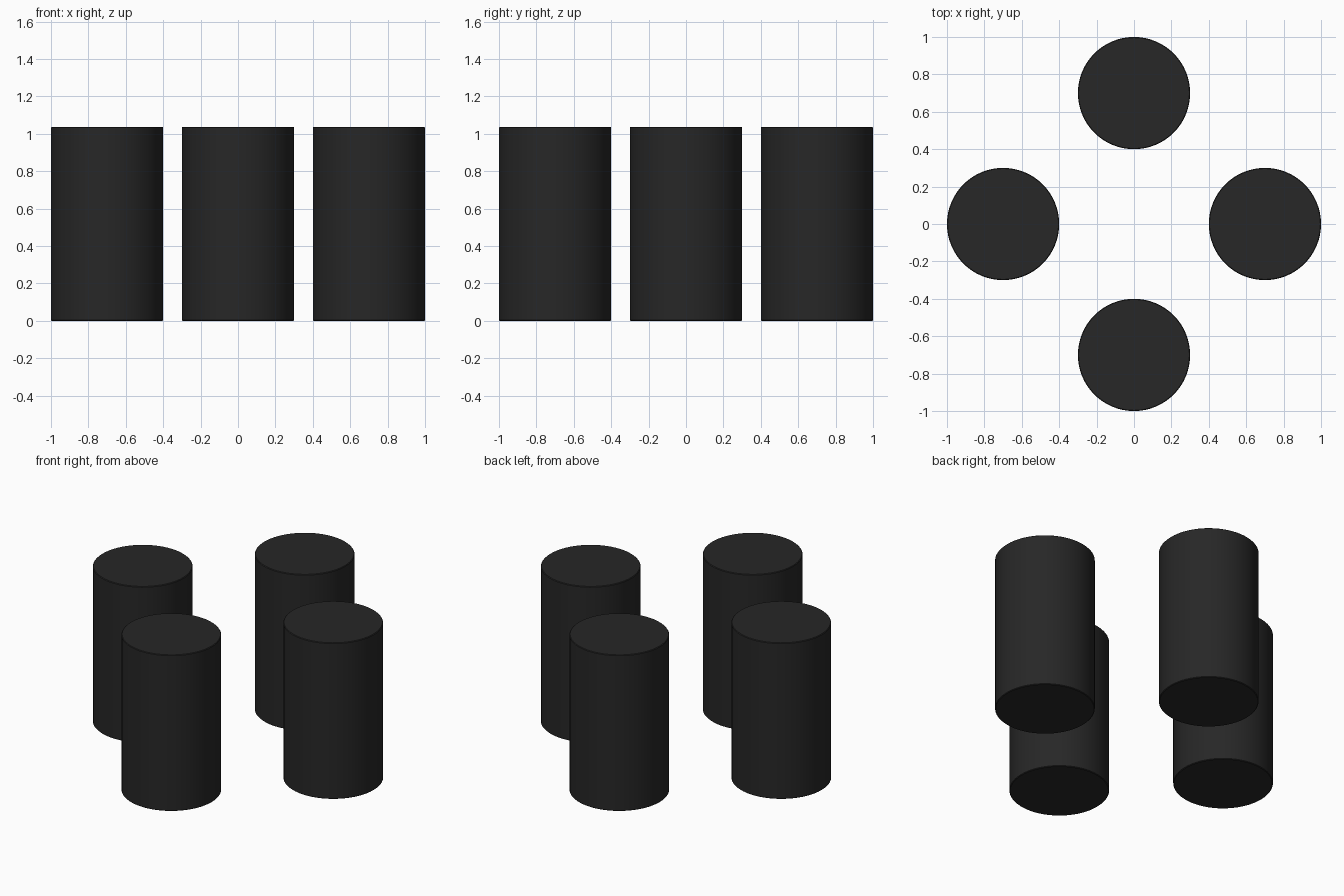
import bpy
from math import cos, sin, pi, radians

if "Cube" in bpy.data.objects:
    bpy.data.objects.remove(bpy.data.objects["Cube"])

HEIGHT = 1.037
RADIUS = 0.3
RING = 0.7

# Near-black material
black = bpy.data.materials.new("black")
black.diffuse_color = (0.02, 0.02, 0.02, 1)
black.use_nodes = True
black.node_tree.nodes["Principled BSDF"].inputs["Base Color"].default_value = black.diffuse_color


def pillar(name, angle):
    # Solid round pillar with a hairline softened rim
    bpy.ops.mesh.primitive_cylinder_add(
        vertices=64, radius=RADIUS, depth=HEIGHT,
        location=(RING * cos(angle), RING * sin(angle), HEIGHT / 2))
    ob = bpy.context.object
    ob.name = name
    ob.data.materials.append(black)
    bpy.ops.object.shade_smooth_by_angle(angle=radians(30))
    bevel = ob.modifiers.new("rim", 'BEVEL')
    bevel.width = 0.004
    bevel.segments = 1
    bevel.limit_method = 'ANGLE'
    bevel.angle_limit = radians(40)


# Four pillars spaced evenly around the centre
for i, side in enumerate(("right", "back", "left", "front")):
    pillar(side + "_pillar", i * pi / 2)
